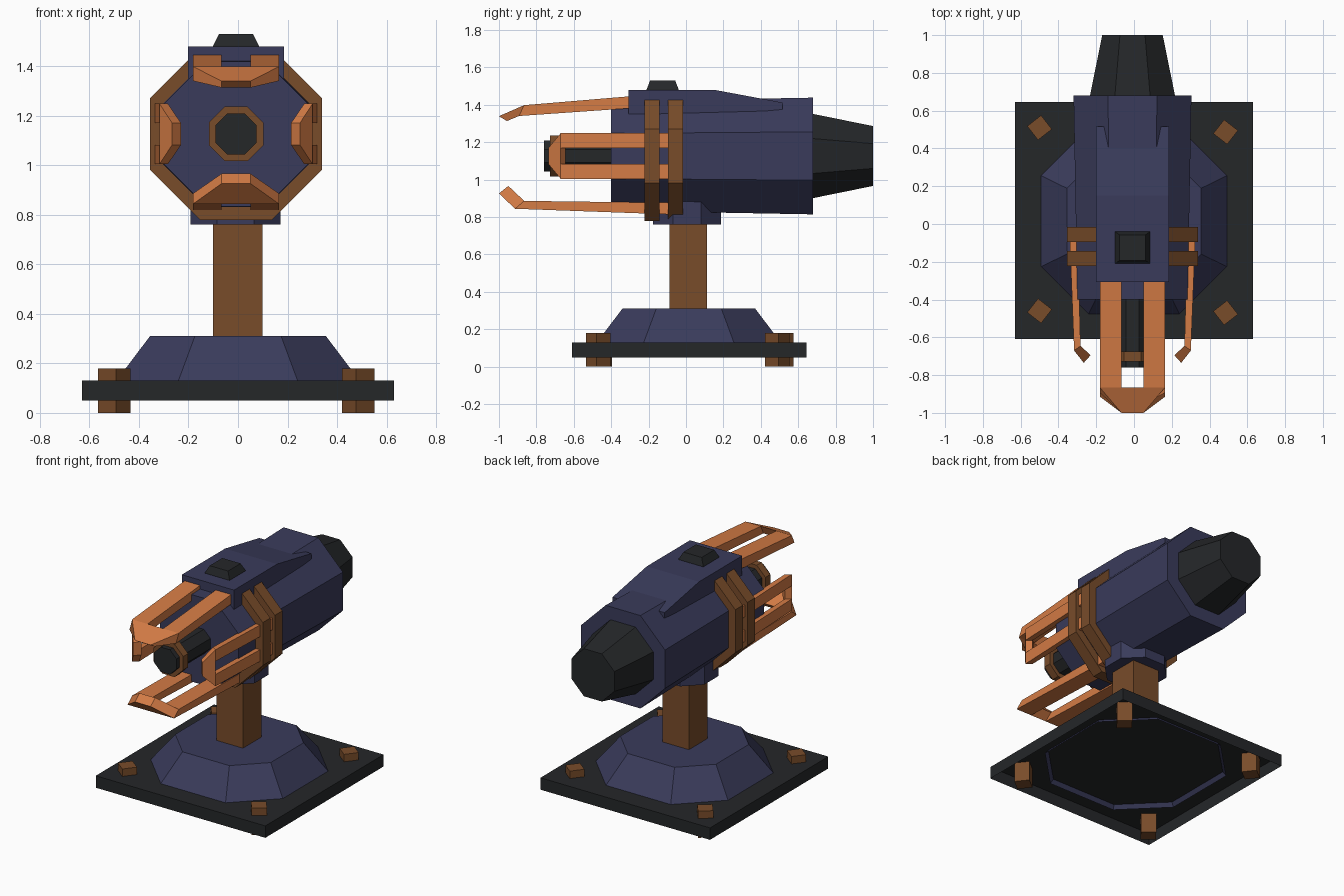
import bpy, bmesh, math
from mathutils import Vector

if "Cube" in bpy.data.objects:
    bpy.data.objects.remove(bpy.data.objects["Cube"])

def material(name, rgb):
    m = bpy.data.materials.new(name)
    m.diffuse_color = (*rgb, 1)
    m.use_nodes = True
    m.node_tree.nodes["Principled BSDF"].inputs["Base Color"].default_value = m.diffuse_color
    return m

NAVY = material("navy", (0.042, 0.044, 0.105))
DARK = material("dark", (0.018, 0.020, 0.022))
BROWN = material("brown", (0.19, 0.072, 0.023))
ORANGE = material("orange", (0.66, 0.20, 0.06))
CX, CZ = -0.008, 1.126          # axis of the gun body
T = math.tan(math.pi / 8)

def finish(name, bm, mat):
    bmesh.ops.recalc_face_normals(bm, faces=bm.faces)
    me = bpy.data.meshes.new(name)
    bm.to_mesh(me)
    bm.free()
    me.materials.append(mat)
    ob = bpy.data.objects.new(name, me)
    bpy.context.collection.objects.link(ob)
    return ob

def loft(name, rings, mat, cap_start=True, cap_end=True):
    """Skin a list of equal-length point rings."""
    bm = bmesh.new()
    vr = [[bm.verts.new(p) for p in r] for r in rings]
    n = len(vr[0])
    for a, b in zip(vr, vr[1:]):
        for i in range(n):
            bm.faces.new((a[i], a[(i + 1) % n], b[(i + 1) % n], b[i]))
    if cap_start:
        bm.faces.new(vr[0])
    if cap_end:
        bm.faces.new(vr[-1])
    return finish(name, bm, mat)

def octagon(a, k=T):
    """Flat-sided octagon: apothem a, half side a*k."""
    h = a * k
    return [(a, -h), (a, h), (h, a), (-h, a), (-a, h), (-a, -h), (-h, -a), (h, -a)]

def barrel(name, stations, mat):
    """Octagonal lathe along y from (y, apothem) pairs."""
    return loft(name, [[(CX + u, y, CZ + v) for u, v in octagon(a)] for y, a in stations], mat)

def rect(x0, x1, y0, y1, z):
    return [(x0, y0, z), (x1, y0, z), (x1, y1, z), (x0, y1, z)]

# Base plate (open underneath), octagonal foot and bolts
loft("base_plate", [rect(-0.63, 0.63, -0.61, 0.645, z) for z in (0.05, 0.13)], DARK, cap_start=False)
loft("foot", [[(u, 0.015 + v, z) for u, v in octagon(a, 0.49)]
              for a, z in ((0.51, 0.105), (0.355, 0.31))], NAVY, cap_start=False)
for i, (x, y, turn) in enumerate(((-0.5, 0.51, -7), (0.485, 0.487, 7), (-0.5, -0.46, 7), (0.485, -0.47, -7))):
    angles = [math.radians(turn + 90 * k) for k in range(4)]
    loft(f"bolt_{i + 1}", [[(x + 0.066 * math.cos(t), y + 0.066 * math.sin(t), z) for t in angles]
                           for z in (0, 0.18)], BROWN)

# Post and collar
loft("post", [rect(-0.1, 0.098, -0.087, 0.112, z) for z in (0.29, 0.80)], BROWN)
loft("collar", [[(-0.01 + u, 0.005 + v, z) for u, v in octagon(0.182)] for z in (0.76, 0.90)], NAVY)

# Body, rear cone, muzzle and clamp bands
barrel("body", [(-0.40, 0.292), (0.68, 0.312)], NAVY)
barrel("rear_cone", [(0.66, 0.229), (1.0, 0.16)], DARK)
barrel("muzzle", [(-0.76, 0.083), (-0.38, 0.083)], DARK)
barrel("muzzle_ring", [(-0.727, 0.110), (-0.675, 0.110)], BROWN)
for name, y in (("front_band", -0.222), ("rear_band", -0.095)):
    barrel(name, [(y, 0.348), (y + 0.08, 0.348)], BROWN)

# Top cover wedge and sight button
profile = [(-0.308, 1.35), (-0.308, 1.48), (0.15, 1.48), (0.515, 1.412), (0.515, 1.375), (0.30, 1.355)]
loft("top_cover", [[(CX + s, y, z) for y, z in profile] for s in (-0.194, 0.194)], NAVY)
loft("sight_button", [rect(CX - w, CX + w, -0.125 - d, -0.125 + d, z)
                      for w, d, z in ((0.092, 0.085, 1.47), (0.092, 0.085, 1.483), (0.068, 0.067, 1.53))], DARK)

# Claws: two prongs joined by a bent, tapered tip
def claw(name, outer, inner, w, g, radial, lateral):
    bm = bmesh.new()
    radial, lateral = Vector(radial), Vector(lateral)
    layers = []
    for path in (outer, inner):
        (y0, r0), (y1, r1), (y2, r2) = path
        plan = [(-w, y0, r0), (-g, y0, r0), (g, y0, r0), (w, y0, r0),
                (-w, y1, r1), (-g, y1, r1), (g, y1, r1), (w, y1, r1),
                (-g, y2, r2), (g, y2, r2)]
        layers.append([bm.verts.new(Vector((CX, y, CZ)) + radial * r + lateral * u) for u, y, r in plan])
    for f in ((0, 1, 5, 4), (2, 3, 7, 6), (4, 5, 8), (5, 6, 9, 8), (6, 7, 9)):
        for layer in layers:
            bm.faces.new([layer[i] for i in f])
    a, b = layers
    rim = (0, 1, 5, 6, 2, 3, 7, 9, 8, 4)
    for i, j in zip(rim, rim[1:] + rim[:1]):
        bm.faces.new((a[i], a[j], b[j], b[i]))
    return finish(name, bm, ORANGE)

claw("top_claw", [(-0.29, 0.320), (-0.865, 0.272), (-1.0, 0.213)],
     [(-0.29, 0.256), (-0.893, 0.214), (-0.957, 0.187)], 0.173, 0.058, (0, 0, 1), (1, 0, 0))
claw("bottom_claw", [(-0.09, 0.312), (-0.914, 0.282), (-1.0, 0.200)],
     [(-0.09, 0.250), (-0.865, 0.240), (-0.95, 0.160)], 0.173, 0.058, (0, 0, -1), (1, 0, 0))
for name, s in (("left_claw", -1), ("right_claw", 1)):
    claw(name, [(-0.09, 0.332), (-0.67, 0.309), (-0.735, 0.258)],
         [(-0.09, 0.290), (-0.645, 0.275), (-0.695, 0.222)], 0.122, 0.044, (s, 0, 0), (0, 0, 1))
